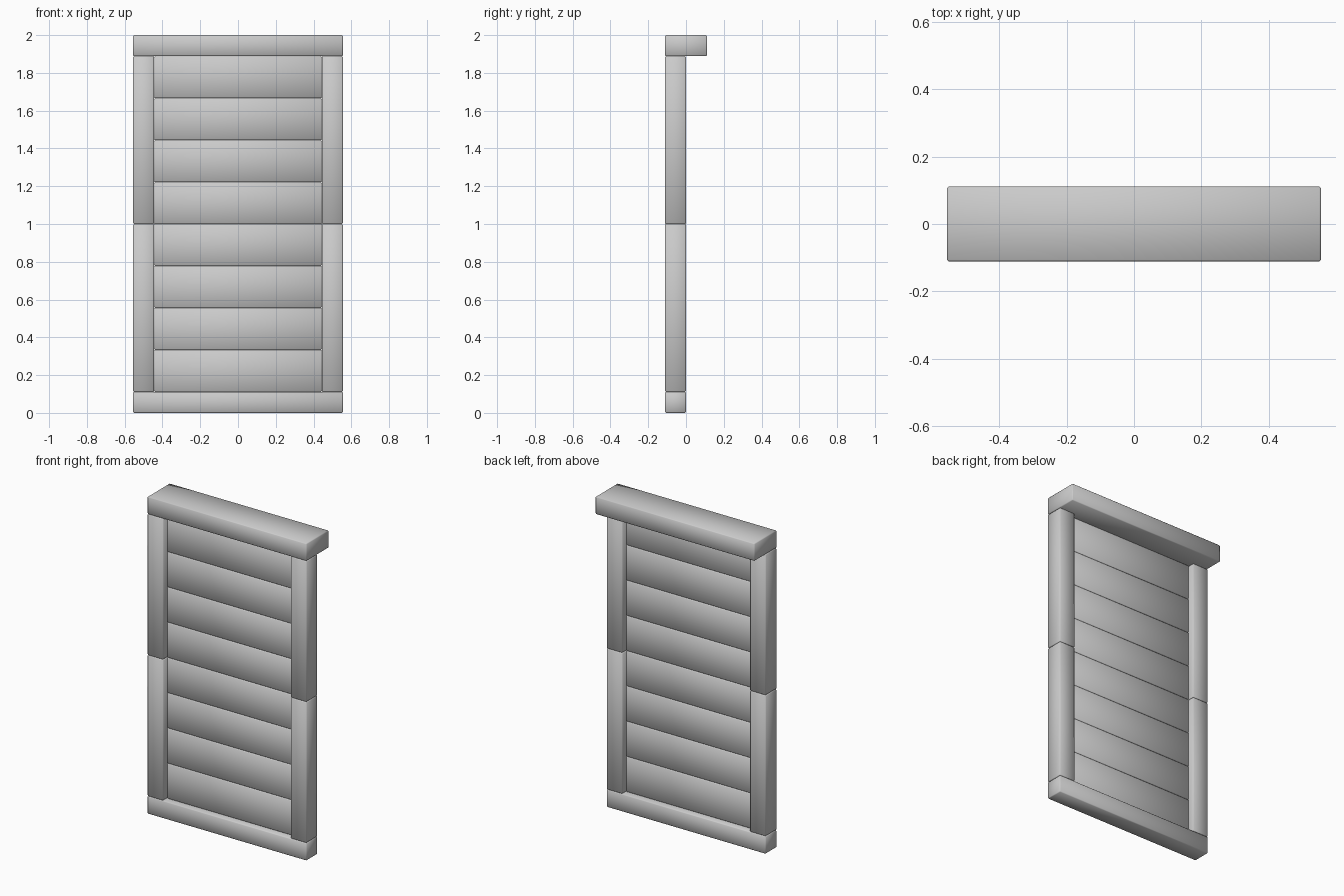
import bpy
import bmesh
from mathutils import Vector

cube = bpy.data.objects.get("Cube")
if cube:
    bpy.data.objects.remove(cube, do_unlink=True)

U = 1 / 9          # module: thickness of a frame beam
BEVEL = 0.005

grey = bpy.data.materials.new("light_grey")
grey.use_nodes = True
colour = (0.6, 0.6, 0.6, 1)
grey.diffuse_color = colour
grey.node_tree.nodes["Principled BSDF"].inputs["Base Color"].default_value = colour


def beam(name, low, high):
    """Softly bevelled box between two corners given in modules."""
    low, high = Vector(low) * U, Vector(high) * U
    size, centre = high - low, (low + high) / 2
    bm = bmesh.new()
    bmesh.ops.create_cube(bm, size=1)
    bmesh.ops.scale(bm, vec=size, verts=bm.verts)
    bmesh.ops.bevel(bm, geom=bm.edges[:], offset=BEVEL, segments=1,
                    profile=0.5, affect='EDGES')
    for face in bm.faces:
        face.smooth = True
    mesh = bpy.data.meshes.new(name)
    bm.to_mesh(mesh)
    bm.free()
    mesh.materials.append(grey)
    obj = bpy.data.objects.new(name, mesh)
    obj.location = centre
    bpy.context.collection.objects.link(obj)
    return obj


# Bottom rail and the deeper top ledge
beam("bottom_rail", (-5, -1, 0), (5, 0, 1))
beam("top_ledge", (-5, -1, 17), (5, 1, 18))

# Side posts, each in two stacked halves
for side, x in (("right", -5), ("left", 4)):
    for level, z in (("lower", 1), ("upper", 9)):
        beam(f"{side}_{level}_post", (x, -1, z), (x + 1, 0, z + 8))

# Thin horizontal boards set midway in the frame depth
for i in range(8):
    z = 1 + 2 * i
    beam(f"board_{i + 1}", (-4, -2 / 3, z), (4, -1 / 3, z + 2))
